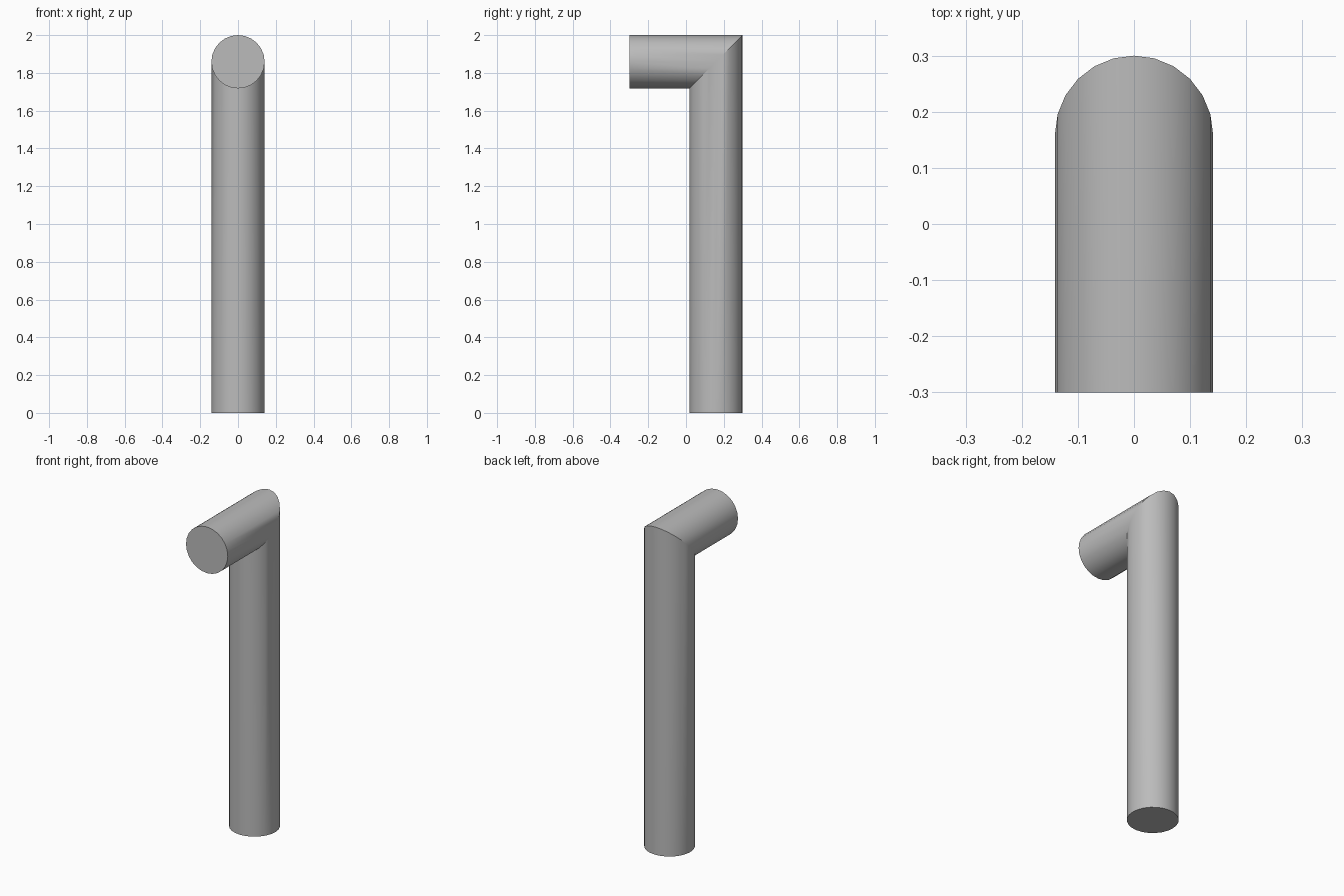
import bpy
import bmesh
from math import cos, sin, tau, radians

cube = bpy.data.objects.get("Cube")
if cube:
    bpy.data.objects.remove(cube)

RADIUS = 0.141
SIDES = 24
POST_Y = 0.3 - RADIUS      # axis of the upright
ARM_Z = 2 - RADIUS         # axis of the horizontal arm
FRONT_Y = -0.3

grey = bpy.data.materials.new("grey")
grey.use_nodes = True
colour = (0.5, 0.5, 0.5, 1)
grey.diffuse_color = colour
grey.node_tree.nodes["Principled BSDF"].inputs["Base Color"].default_value = colour

# Three rings: foot, 45 degree mitre, and arm end
bm = bmesh.new()
circle = [(RADIUS * cos(tau * i / SIDES), RADIUS * sin(tau * i / SIDES))
          for i in range(SIDES)]
foot = [bm.verts.new((x, POST_Y + d, 0)) for x, d in circle]
mitre = [bm.verts.new((x, POST_Y + d, ARM_Z + d)) for x, d in circle]
end = [bm.verts.new((x, FRONT_Y, ARM_Z + d)) for x, d in circle]

# Tube walls and flat caps
for low, high in ((foot, mitre), (mitre, end)):
    for i in range(SIDES):
        j = (i + 1) % SIDES
        bm.faces.new((low[i], low[j], high[j], high[i]))
bm.faces.new(foot[::-1])
bm.faces.new(end)
bmesh.ops.recalc_face_normals(bm, faces=bm.faces)

mesh = bpy.data.meshes.new("bent_pipe")
bm.to_mesh(mesh)
bm.free()
mesh.materials.append(grey)
pipe = bpy.data.objects.new("bent_pipe", mesh)
bpy.context.collection.objects.link(pipe)

# Smooth walls, crisp mitre and caps
bpy.ops.object.select_all(action='DESELECT')
pipe.select_set(True)
bpy.context.view_layer.objects.active = pipe
bpy.ops.object.shade_smooth_by_angle(angle=radians(30))
